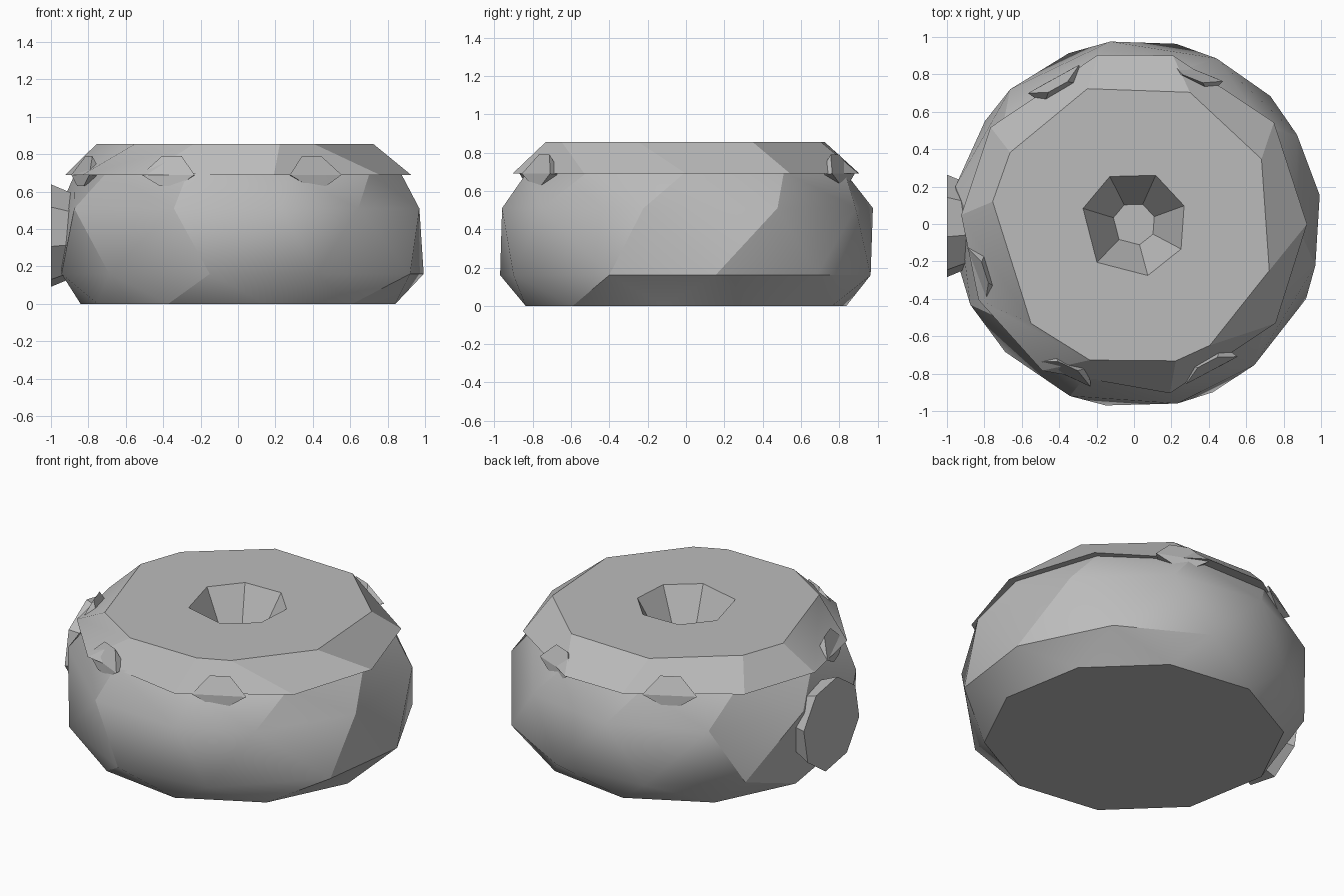
import bpy, bmesh, math

cube = bpy.data.objects.get("Cube")
if cube:
    bpy.data.objects.remove(cube)

grey = bpy.data.materials.new("stone_grey")
grey.use_nodes = True
grey.diffuse_color = (0.5, 0.5, 0.5, 1)
grey.node_tree.nodes["Principled BSDF"].inputs["Base Color"].default_value = (0.5, 0.5, 0.5, 1)


def ring(angles, radius, z, cx=0.0):
    """Points around the upright axis at the given angles in degrees."""
    return [(cx + radius * math.cos(math.radians(a)),
             radius * math.sin(math.radians(a)), z) for a in angles]


def even(n, phase):
    return [phase + 360 * i / n for i in range(n)]


def finish(name, bm, angle=25):
    bmesh.ops.recalc_face_normals(bm, faces=bm.faces)
    mesh = bpy.data.meshes.new(name)
    bm.to_mesh(mesh)
    bm.free()
    mesh.materials.append(grey)
    obj = bpy.data.objects.new(name, mesh)
    bpy.context.collection.objects.link(obj)
    bpy.ops.object.select_all(action='DESELECT')
    obj.select_set(True)
    bpy.context.view_layer.objects.active = obj
    bpy.ops.object.shade_smooth_by_angle(angle=math.radians(angle))
    return obj


def hull(name, points, angle=25, open_above=None):
    bm = bmesh.new()
    for p in points:
        bm.verts.new(p)
    bmesh.ops.convex_hull(bm, input=bm.verts)
    if open_above is not None:
        lids = [f for f in bm.faces if all(v.co.z > open_above for v in f.verts)]
        bmesh.ops.delete(bm, geom=lids, context='FACES')
    bmesh.ops.dissolve_limit(bm, angle_limit=0.01, verts=bm.verts, edges=bm.edges)
    return finish(name, bm, angle)


def loop(bm, points):
    return [bm.verts.new(p) for p in points]


def skin(bm, a, b):
    """Quads between two loops of equal length."""
    n = len(a)
    for i in range(n):
        bm.faces.new((a[i], a[(i + 1) % n], b[(i + 1) % n], b[i]))


# Rounded ten-sided body, with the middle rings twisted against each other
low = [9, 44, 78, 112, 146, 192, 224, 260, 294, 336]
high = [29, 64, 98, 133, 168, 206, 249, 283, 310, 347]
body = (ring(even(10, -8), 0.85, 0) + ring(low, 0.985, 0.16, 0.02)
        + ring(high, 0.985, 0.51, 0.01) + ring(even(10, 0), 0.87, 0.70))
hull("body", body, 25, open_above=0.65)

# Faceted cap with an overhanging rim and a seven-sided funnel
bm = bmesh.new()
under = loop(bm, ring(even(10, 0), 0.84, 0.70))
rim = loop(bm, ring([0, 36, 77, 102, 146, 177, 206, 238, 282, 325], 0.925, 0.69))
top = loop(bm, ring([-19, 27, 67, 109, 150, 171, 224, 252, 287, 302], 0.765, 0.855))
mouth_angles = [20, 66, 117, 163, 226, 285, 332]
mouth = loop(bm, ring(mouth_angles, 0.285, 0.855))
floor = loop(bm, ring(mouth_angles, 0.115, 0.55))
skin(bm, under, rim)
skin(bm, rim, top)
skin(bm, mouth, floor)
bm.faces.new(floor)
edges = [bm.edges.get((l[i - 1], l[i])) or bm.edges.new((l[i - 1], l[i]))
         for l in (top, mouth) for i in range(len(l))]
bmesh.ops.triangle_fill(bm, use_beauty=True, use_dissolve=False, edges=edges)
finish("cap", bm, 25)

# Small pointed drips under the rim
for i, a in enumerate((68, 119, 198, 245, 298)):
    pts = (ring([a - 10, a + 10], 0.90, 0.69) + ring([a - 4, a + 4], 0.84, 0.79)
           + ring([a - 3, a + 4], 0.89, 0.63) + ring([a - 8, a + 8], 0.80, 0.68))
    hull(f"drip_{i + 1}", pts, 20)

# Flared eight-sided plug on the model's right side
plug = [(x, r * math.cos(t) - 0.01, 0.365 + r * math.sin(t))
        for x, r in ((-1.0, 0.28), (-0.86, 0.22))
        for t in (math.radians(a) for a in even(8, 12))]
hull("side_plug", plug, 15)
